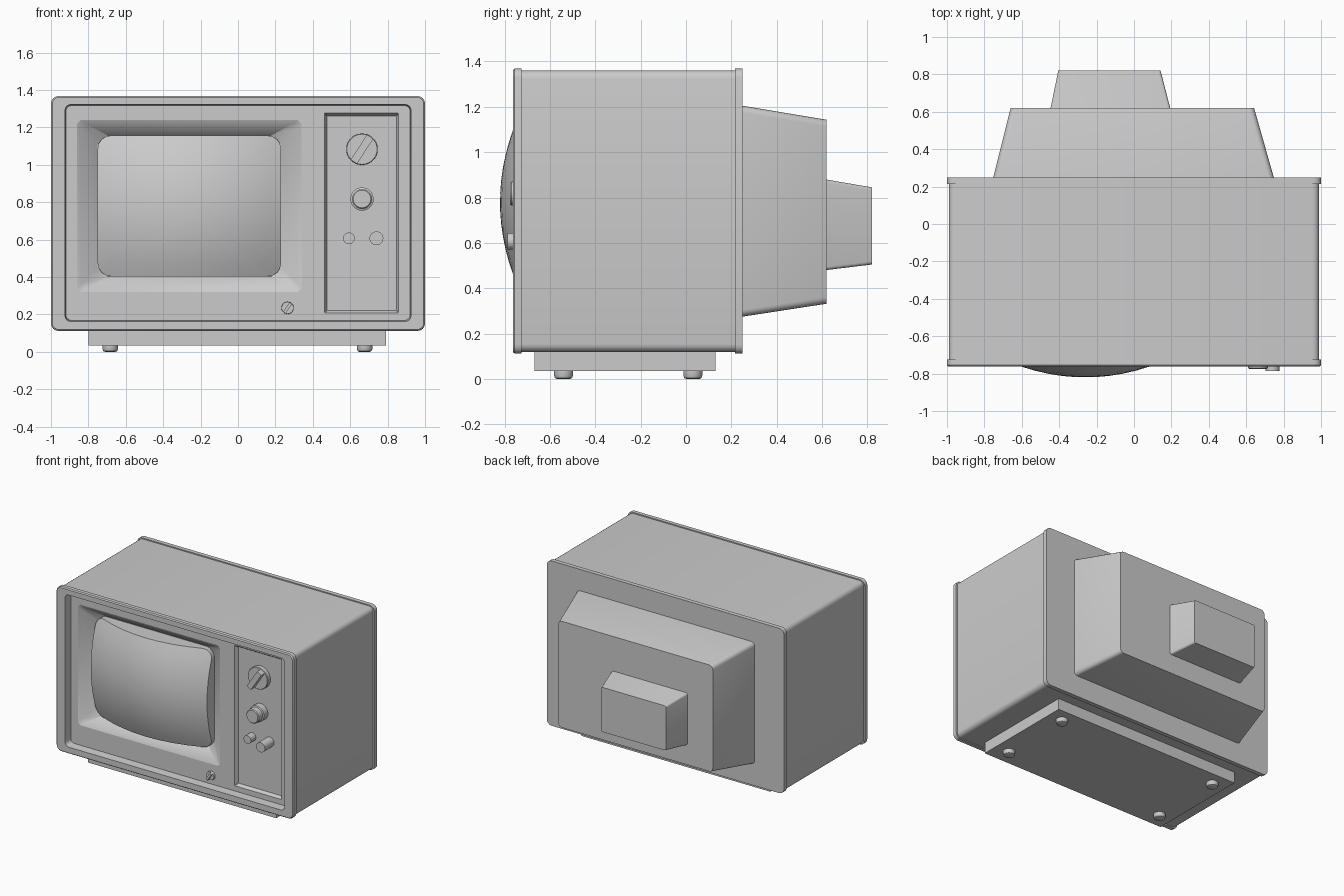
import bpy, bmesh, math
from mathutils import Matrix

if "Cube" in bpy.data.objects:
    bpy.data.objects.remove(bpy.data.objects["Cube"])


def outline(x0, x1, z0, z1, r, seg=4, side=1):
    """Rounded rectangle as 2D points, with optional extra points on the sides."""
    r = min(r, (x1 - x0) / 2, (z1 - z0) / 2)
    corners = [(x1 - r, z1 - r), (x0 + r, z1 - r), (x0 + r, z0 + r), (x1 - r, z0 + r)]
    pts = []
    for i, (cx, cz) in enumerate(corners):
        for k in range(seg + 1):
            a = math.pi / 2 * (i + k / seg)
            pts.append((cx + r * math.cos(a), cz + r * math.sin(a)))
        nx, nz = corners[(i + 1) % 4]
        a = math.pi / 2 * (i + 1)
        nx, nz = nx + r * math.cos(a), nz + r * math.sin(a)
        px, pz = pts[-1]
        for k in range(1, side):
            t = k / side
            pts.append((px + (nx - px) * t, pz + (nz - pz) * t))
    return pts


def skin(name, rings, angle=30):
    """Join matching rings of 3D points into a closed, smooth-by-angle solid."""
    bm = bmesh.new()
    vs = [[bm.verts.new(p) for p in ring] for ring in rings]
    n = len(vs[0])
    for a, b in zip(vs, vs[1:]):
        for i in range(n):
            j = (i + 1) % n
            bm.faces.new((a[i], a[j], b[j], b[i]))
    bm.faces.new(vs[0])
    bm.faces.new(vs[-1])
    bmesh.ops.remove_doubles(bm, verts=bm.verts, dist=1e-5)
    bmesh.ops.recalc_face_normals(bm, faces=bm.faces)
    me = bpy.data.meshes.new(name)
    bm.to_mesh(me)
    bm.free()
    ob = bpy.data.objects.new(name, me)
    bpy.context.collection.objects.link(ob)
    smooth(ob, angle)
    return ob


def smooth(ob, angle=30):
    bpy.ops.object.select_all(action='DESELECT')
    ob.select_set(True)
    bpy.context.view_layer.objects.active = ob
    bpy.ops.object.shade_smooth_by_angle(angle=math.radians(angle))


def loft(name, sections, seg=4):
    """Sections along y: (x0, x1, z0, z1, corner radius, y)."""
    return skin(name, [[(x, s[5], z) for x, z in outline(*s[:5], seg)] for s in sections])


def turned(name, cx, cb, profile, upright=False):
    """Round part from (radius, depth) pairs, along y or upright along z."""
    rings = []
    for r, d in profile:
        pts = outline(cx - r, cx + r, cb - r, cb + r, r, 7)
        rings.append([(x, b, d) if upright else (x, d, b) for x, b in pts])
    return skin(name, rings)


PANEL, FLOOR = -0.70, -0.675

# Cabinet shell with raised front and back rims and a sunken front panel
cabinet = loft("cabinet", [
    (-1, 1, .112, 1.368, .04, .248), (-1, 1, .112, 1.368, .04, .215),
    (-.99, .99, .12, 1.36, .035, .215), (-.99, .99, .12, 1.36, .035, -.725),
    (-1, 1, .112, 1.368, .04, -.725), (-1, 1, .112, 1.368, .04, -.755),
    (-.993, .993, .119, 1.361, .035, -.763),
    (-.925, .925, .163, 1.322, .03, -.763), (-.92, .92, .168, 1.317, .03, PANEL)])

# Wells cut in the panel for the screen and the controls
screen_well = loft("screen_well", [
    (-.86, .34, .32, 1.24, .02, -.85), (-.86, .34, .32, 1.24, .02, PANEL),
    (-.842, .322, .338, 1.222, .025, PANEL + .012), (-.75, .23, .402, 1.158, .05, -.61)], 1)
control_well = loft("control_well", [
    (.462, .858, .208, 1.278, .004, -.85), (.462, .858, .208, 1.278, .004, PANEL),
    (.475, .847, .222, 1.262, .004, FLOOR)], 1)
for cutter in (screen_well, control_well):
    cutter.hide_render = True
    mod = cabinet.modifiers.new("cut", 'BOOLEAN')
    mod.operation = 'DIFFERENCE'
    mod.solver = 'EXACT'
    mod.object = cutter
    bpy.context.view_layer.objects.active = cabinet
    bpy.ops.object.modifier_apply(modifier=mod.name)
    bpy.data.objects.remove(cutter)
smooth(cabinet)

# Bulging picture tube face
CX, CZ, HW, HH = -.26, .78, .49, .376
rings = []
for t in (.1, .25, .4, .55, .7, .85, 1):
    pts = outline(-HW * t, HW * t, -HH * t, HH * t, .07 * t, 4, 8)
    rings.append([(CX + x, -.82 + .118 * (x / HW) ** 2 + .08 * (z / HH) ** 2, CZ + z)
                  for x, z in pts])
rings.append([(x, -.60, z) for x, y, z in rings[-1]])
skin("screen", rings)

# Stepped back housing
loft("back_housing", [(-.753, .748, .275, 1.205, .03, .24),
                      (-.753, .748, .275, 1.205, .03, .248),
                      (-.66, .642, .332, 1.143, .03, .62)])
loft("tube_neck_cover", [(-.447, .195, .48, .88, .015, .615),
                         (-.405, .142, .505, .845, .015, .82)])

# Base plinth and feet
loft("base", [(-.8, .79, .035, .13, 0, -.667), (-.8, .79, .035, .13, 0, .13)], 1)
for x in (-.683, .677):
    for y in (-.54, .03):
        turned("foot", x, y, [(.042, .037), (.042, .016), (.037, .004), (.028, 0)], True)


# Dials with a slanted finger grip
def dial(name, x, z, r, back, disc, front):
    turned(name, x, z, [(r, back), (r, disc + .004), (r * .96, disc)])
    w, h = r * .24, r * .95
    grip = loft(name + "_grip", [(-h, h, -w, w, 0, back), (-h, h, -w, w, 0, front)], 1)
    grip.matrix_world = (Matrix.Translation((x, 0, z))
                         @ Matrix.Rotation(math.radians(-57), 4, 'Y'))


dial("channel_dial", .663, 1.083, .084, FLOOR, -.71, -.755)
dial("power_dial", .265, .235, .033, PANEL, -.715, -.735)

# Round push and turn knobs
turned("tuning_knob", .663, .817, [(.062, FLOOR), (.062, -.722), (.053, -.726),
                                   (.053, -.77), (.047, -.776)])
turned("small_knob", .593, .607, [(.031, FLOOR), (.031, -.735)])
turned("volume_knob", .74, .607, [(.037, FLOOR), (.037, -.786)])
